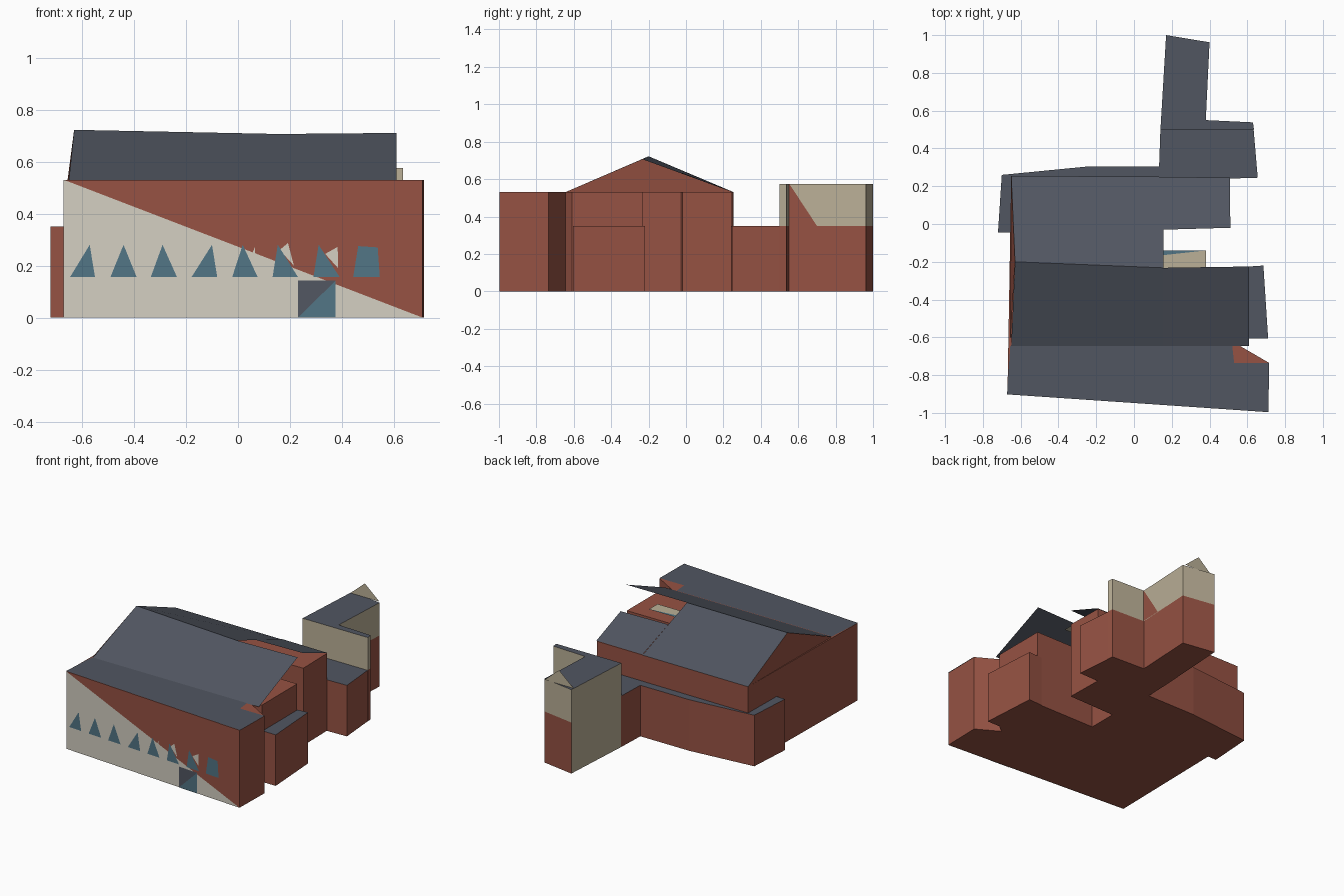
import bpy, bmesh

if "Cube" in bpy.data.objects:
    bpy.data.objects.remove(bpy.data.objects["Cube"])


def lin(c):
    c /= 255
    return c / 12.92 if c <= 0.04045 else ((c + 0.055) / 1.055) ** 2.4


def material(name, r, g, b):
    m = bpy.data.materials.new(name)
    m.diffuse_color = (lin(r), lin(g), lin(b), 1)
    m.use_nodes = True
    m.node_tree.nodes["Principled BSDF"].inputs["Base Color"].default_value = m.diffuse_color
    return m


BRICK = material("brick_red", 150, 82, 67)
SLATE = material("slate_grey", 81, 86, 97)
PLASTER = material("pale_plaster", 211, 206, 193)
BEIGE = material("beige_render", 187, 176, 151)
GLASS = material("teal_glass", 82, 117, 133)


def make(name, verts, faces, mats, rule=None):
    me = bpy.data.meshes.new(name)
    me.from_pydata(verts, [], faces)
    for m in mats:
        me.materials.append(m)
    me.update()
    if rule:
        for p in me.polygons:
            p.material_index = rule(p)
    ob = bpy.data.objects.new(name, me)
    bpy.context.collection.objects.link(ob)
    return ob


def prism(name, outline, z0, z1, mats, rule=None):
    """Extrude a counter-clockwise outline from z0 to z1."""
    n = len(outline)
    verts = [(x, y, z0) for x, y in outline] + [(x, y, z1) for x, y in outline]
    faces = [tuple(reversed(range(n))), tuple(range(n, 2 * n))]
    faces += [(i, (i + 1) % n, n + (i + 1) % n, n + i) for i in range(n)]
    return make(name, verts, faces, mats, rule)


def sheet(name, mat, *polys):
    """Flat single-sided panels, one per list of points."""
    verts, faces = [], []
    for poly in polys:
        faces.append(tuple(range(len(verts), len(verts) + len(poly))))
        verts += poly
    return make(name, verts, faces, [mat])


def slate_top(p):
    return 1 if p.normal.z > 0.9 else 0


EAVE, LOW, TOWER = 0.53, 0.35, 0.575

# Main hall walls, with the court and corner notches on the east side
prism("main_hall", [(-.67, -.902), (.71, -.996), (.715, -.735), (.56, -.645), (.61, -.61),
                    (.61, -.23), (.155, -.23), (.155, -.03), (.51, -.02), (.505, .245),
                    (-.65, .255)], 0, EAVE, [BRICK])

# Lower wings
prism("east_wing", [(.58, -.605), (.71, -.605), (.685, -.22), (.58, -.227)],
      0, LOW, [BRICK, SLATE], slate_top)
prism("rear_wing", [(-.72, -.045), (-.6, -.045), (-.6, .2), (.2, .2), (.2, .305),
                    (-.24, .305), (-.70, .26)], 0, LOW, [BRICK, SLATE], slate_top)
prism("link_wing", [(.13, .22), (.49, .22), (.49, .24), (.655, .245), (.632, .515), (.14, .505)],
      0, LOW, [BRICK, SLATE], slate_top)

# Tower: beige above the link wing, beige all the way down on the west
tower_plan = [(.14, .50), (.635, .50), (.63, .538), (.38, .55), (.40, .962), (.17, 1.0)]


def tower_low(p):
    return 1 if p.normal.x < -0.9 else 0


def tower_high(p):
    return 1 if p.normal.z > 0.9 else 0


prism("tower_base", tower_plan, 0, LOW, [BRICK, BEIGE], tower_low)
prism("tower_top", tower_plan, LOW, TOWER, [BEIGE, SLATE], tower_high)
sheet("tower_gable", BEIGE, [(.39, .975, TOWER), (.17, .975, TOWER), (.28, .975, .67)])
sheet("tower_brick_patch", BRICK, [(.383, .552, LOW), (.390, .70, LOW), (.383, .552, TOWER)])

# Flat roof strip along the front
sheet("front_flat_roof", SLATE,
      [(-.672, -.902, EAVE + .002), (.712, -.996, EAVE + .002), (.715, -.735, EAVE + .002),
       (.53, -.735, EAVE + .002), (.52, -.645, EAVE + .002), (-.655, -.645, EAVE + .002)])

# Pitched roof: front slope in two panels, rear slope cut around the court
ridge_w, ridge_m, ridge_e = (-.63, -.20, .722), (.155, -.232, .706), (.61, -.225, .71)
sheet("front_slope", SLATE,
      [(-.65, -.645, EAVE), (.155, -.645, EAVE), ridge_m, ridge_w],
      [(.155, -.645, EAVE), (.61, -.645, EAVE), ridge_e, ridge_m])
sheet("rear_slope", SLATE,
      [ridge_w, ridge_m, (.155, .25, EAVE), (-.65, .255, EAVE)],
      [(.155, -.03, .633), (.51, -.02, .633), (.508, .245, EAVE + .003), (.155, .25, EAVE + .003)])
sheet("west_gable", BRICK, [(-.65, .255, EAVE), (-.655, -.645, EAVE), ridge_w])

# Skylight panel over the court
sheet("skylight", BEIGE, [(.155, -.235, .635), (.38, -.235, .635), (.38, -.14, .635),
                          (.155, -.14, .635)])
sheet("skylight_glass", GLASS, [(.155, -.165, .637), (.38, -.14, .637), (.155, -.14, .637)])


# Front facade details follow the slightly skewed front wall
def wall(x, z, off):
    return (x, -.902 - (x + .67) / 1.38 * .094 - off, z)


def facade(name, mat, off, *polys):
    return sheet(name, mat, *[[wall(x, z, off) for x, z in p] for p in polys])


facade("plaster_panel", PLASTER, .002, [(-.67, 0), (.71, 0), (-.67, EAVE)])

# Windows: base left, base right, apex x
windows = [(-.645, -.55, -.57), (-.49, -.39, -.44), (-.335, -.235, -.29), (-.178, -.08, -.10),
           (-.022, .075, .018), (.133, .23, .153), (.29, .39, .31)]
facade("windows", GLASS, .004,
       *[[(a, .157), (b, .157), (c, .28)] for a, b, c in windows],
       [(.443, .157), (.545, .157), (.537, .27), (.462, .275)])
facade("window_slivers", PLASTER, .003,
       [(.045, .22), (.068, .22), (.065, .272)],
       [(.16, .26), (.215, .2), (.192, .287)],
       [(.335, .245), (.385, .19), (.383, .272)])

# Door split diagonally into panel and glass
facade("door_panel", SLATE, .004, [(.23, 0), (.375, .142), (.23, .142)])
facade("door_glass", GLASS, .004, [(.23, 0), (.375, 0), (.375, .142)])
